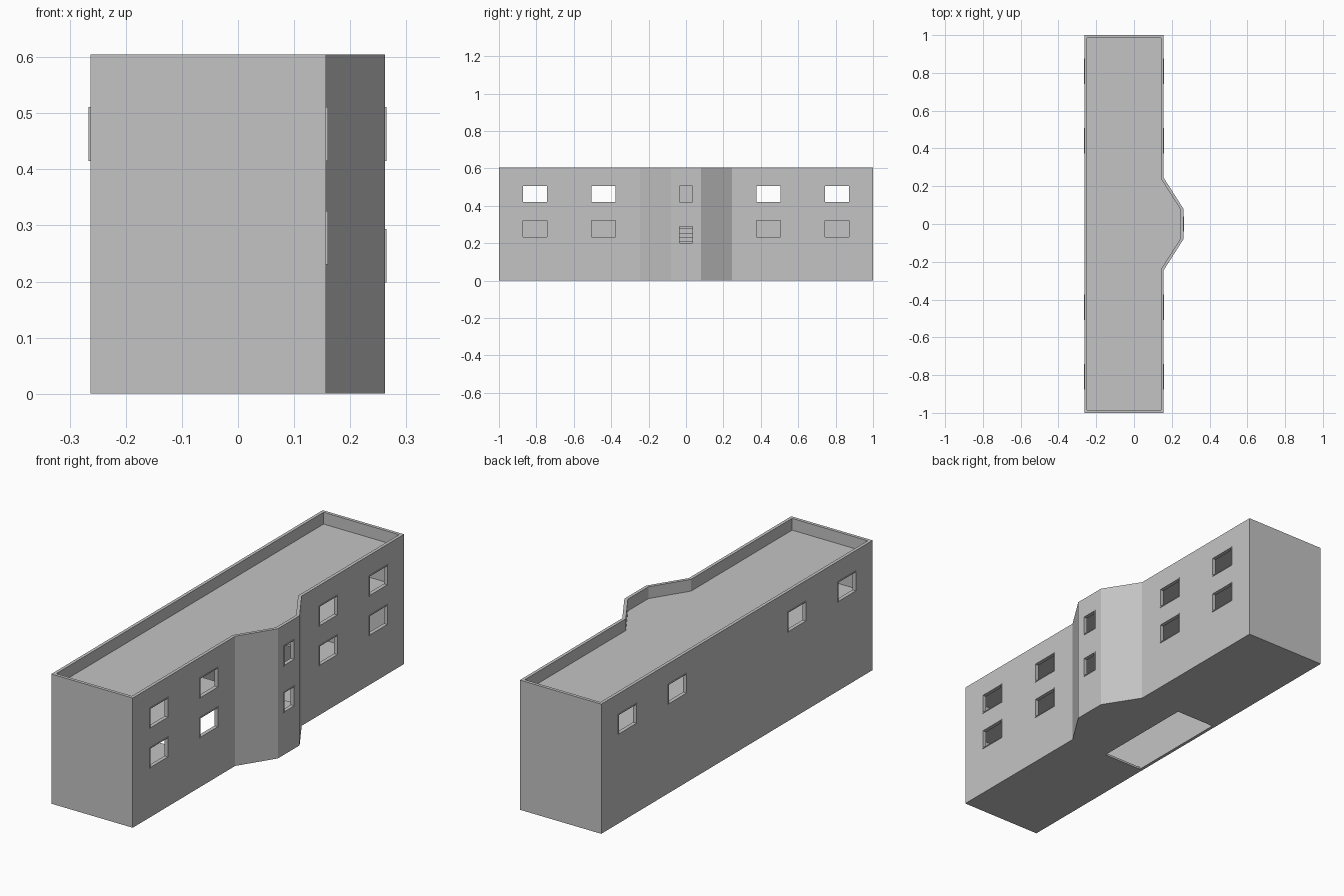
import bpy, bmesh
from mathutils import Vector

if "Cube" in bpy.data.objects:
    bpy.data.objects.remove(bpy.data.objects["Cube"])

H, T, ROOF, FLOOR = 0.605, 0.015, 0.55, 0.355

# Footprint: long block with an angled bay on the +x side (counter-clockwise)
OUTER = [(-0.263, -1), (0.157, -1), (0.157, -0.245), (0.262, -0.08),
         (0.262, 0.08), (0.157, 0.245), (0.157, 1), (-0.263, 1)]

grey = bpy.data.materials.new("light_grey")
grey.diffuse_color = (0.55, 0.55, 0.55, 1)
grey.use_nodes = True
grey.node_tree.nodes["Principled BSDF"].inputs["Base Color"].default_value = grey.diffuse_color


def finish(name, bm, recalc=True):
    if recalc:
        bmesh.ops.recalc_face_normals(bm, faces=bm.faces)
    me = bpy.data.meshes.new(name)
    bm.to_mesh(me)
    bm.free()
    me.materials.append(grey)
    ob = bpy.data.objects.new(name, me)
    bpy.context.collection.objects.link(ob)
    return ob


def inset(pts, d):
    """Move every side of a counter-clockwise outline inward by d."""
    out = []
    for i, p in enumerate(pts):
        p, a, b = Vector(p), Vector(pts[i - 1]), Vector(pts[(i + 1) % len(pts)])
        e1, e2 = (p - a).normalized(), (b - p).normalized()
        n1, n2 = Vector((-e1.y, e1.x)), Vector((-e2.y, e2.x))
        out.append(tuple(p + (n1 + n2) * (d / (1 + n1.dot(n2)))))
    return out


def add_prism(bm, pts, z0, z1):
    low = [bm.verts.new((x, y, z0)) for x, y in pts]
    top = [bm.verts.new((x, y, z1)) for x, y in pts]
    bm.faces.new(low[::-1])
    bm.faces.new(top)
    n = len(pts)
    for i in range(n):
        j = (i + 1) % n
        bm.faces.new((low[i], low[j], top[j], top[i]))


def add_box(bm, x0, x1, y0, y1, z0, z1):
    add_prism(bm, [(x0, y0), (x1, y0), (x1, y1), (x0, y1)], z0, z1)


INNER = inset(OUTER, T)

# Window list: (outer wall x, outward sign, y centre, half width, bottom z)
windows = []
for y in (-0.808, -0.44, 0.44, 0.808):
    windows += [(0.157, 1, y, 0.068, 0.415), (0.157, 1, y, 0.068, 0.23),
                (-0.263, -1, y, 0.068, 0.415)]
windows += [(0.262, 1, 0, 0.04, 0.415), (0.262, 1, 0, 0.04, 0.198)]
WH = 0.096

# Outer wall shell, running up into the parapet
bm = bmesh.new()
rings = [[bm.verts.new((x, y, z)) for x, y in pts]
         for pts, z in ((OUTER, 0), (OUTER, H), (INNER, H), (INNER, 0))]
n = len(OUTER)
for k in range(4):
    a, b = rings[k], rings[(k + 1) % 4]
    for i in range(n):
        j = (i + 1) % n
        bm.faces.new((a[i], a[j], b[j], b[i]))
walls = finish("outer_walls", bm)

# Window openings
bm = bmesh.new()
for x, s, y, hw, z in windows:
    add_box(bm, x - 0.03, x + 0.03, y - hw, y + hw, z, z + WH)
cutter = finish("window_cutter", bm)
cutter.hide_render = True
mod = walls.modifiers.new("openings", 'BOOLEAN')
mod.operation = 'DIFFERENCE'
mod.solver = 'EXACT'
mod.object = cutter
bpy.context.view_layer.objects.active = walls
walls.select_set(True)
bpy.ops.object.modifier_apply(modifier=mod.name)
bpy.data.objects.remove(cutter)

# Slim window frames, standing slightly proud of the wall
bm = bmesh.new()
F = 0.004
for x, s, y, hw, z in windows:
    x0, x1 = sorted((x - s * T, x + s * 0.003))
    add_box(bm, x0, x1, y - hw, y + hw, z, z + F)
    add_box(bm, x0, x1, y - hw, y + hw, z + WH - F, z + WH)
    for side in (-1, 1):
        e0, e1 = sorted((y + side * hw, y + side * (hw - F)))
        add_box(bm, x0, x1, e0, e1, z + F, z + WH - F)
finish("window_frames", bm)

# Flat roof, sunk behind the parapet
bm = bmesh.new()
add_prism(bm, INNER, ROOF - 0.01, ROOF)
finish("roof", bm)

# Ground floor: two wings and the bay, open under the rear corridor
XI, XB, YW = -0.263 + T, -0.046, 0.255
bm = bmesh.new()
add_box(bm, XI, 0.157 - T, -1 + T, -YW, 0, 0.01)
add_box(bm, XI, 0.157 - T, YW, 1 - T, 0, 0.01)
bay = [(XB, -YW), (0.157 - T, -YW)] + INNER[2:6] + [(0.157 - T, YW), (XB, YW)]
add_prism(bm, bay, 0, 0.01)
finish("ground_floor", bm)

# Upper floor: two wings joined by a corridor behind the stairwell
bm = bmesh.new()
add_box(bm, XI, 0.157 - T, -1 + T, -0.24, FLOOR, FLOOR + 0.01)
add_box(bm, XI, 0.157 - T, 0.24, 1 - T, FLOOR, FLOOR + 0.01)
add_box(bm, XI, XB, -0.24, 0.24, FLOOR, FLOOR + 0.01)
finish("upper_floor", bm)

# Stair flight rising from the bay landing to the corridor
bm = bmesh.new()
add_box(bm, 0.19, 0.262 - T, -0.08, 0.08, 0.18, 0.19)
steps = 8
run, rise = (0.19 - XB) / steps, (FLOOR + 0.01 - 0.19) / steps
for i in range(steps):
    x, z = 0.19 - i * run, 0.19 + i * rise
    add_box(bm, x - run, x, -0.07, 0.07, z - 0.01, z + rise)
finish("stairs", bm)
